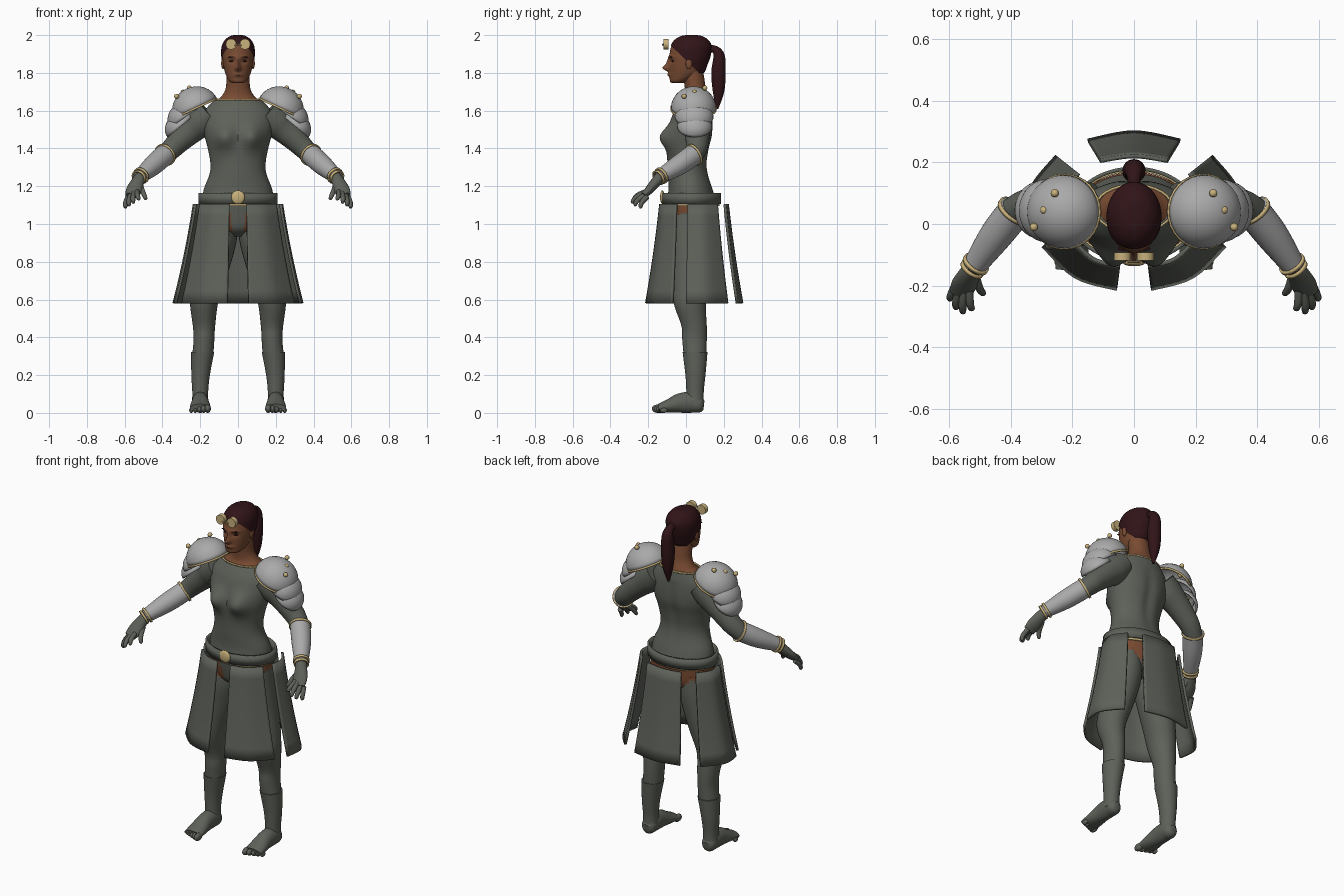
import bpy, bmesh, math
from mathutils import Vector, Matrix

if "Cube" in bpy.data.objects:
    bpy.data.objects.remove(bpy.data.objects["Cube"])


def material(name, r, g, b):
    m = bpy.data.materials.new(name)
    m.use_nodes = True
    m.diffuse_color = (r, g, b, 1)
    node = next(n for n in m.node_tree.nodes if n.type == 'BSDF_PRINCIPLED')
    node.inputs["Base Color"].default_value = (r, g, b, 1)
    node.inputs["Roughness"].default_value = 0.7
    return m


SUIT = material("grey_green_cloth", .11, .12, .1)
SKIN = material("brown_skin", .19, .07, .032)
STEEL = material("light_grey_steel", .4, .4, .4)
GOLD = material("pale_gold", .58, .44, .2)
HAIR = material("dark_red_hair", .03, .007, .009)


def finish(name, bm, mats, mirror=False, thick=0, rule=None):
    """Turn a bmesh into a shaded object, optionally mirrored and thickened."""
    bmesh.ops.recalc_face_normals(bm, faces=bm.faces)
    mats = mats if isinstance(mats, list) else [mats]
    if rule:
        for f in bm.faces:
            f.material_index = rule(f.calc_center_median())
    mesh = bpy.data.meshes.new(name)
    bm.to_mesh(mesh)
    bm.free()
    for m in mats:
        mesh.materials.append(m)
    ob = bpy.data.objects.new(name, mesh)
    bpy.context.collection.objects.link(ob)
    bpy.ops.object.select_all(action='DESELECT')
    ob.select_set(True)
    bpy.context.view_layer.objects.active = ob
    bpy.ops.object.shade_smooth_by_angle(angle=math.radians(40))
    if thick:
        mod = ob.modifiers.new("thickness", 'SOLIDIFY')
        mod.thickness, mod.offset = thick, 0
    if mirror:
        ob.modifiers.new("mirror", 'MIRROR')
    return ob


def spline(points, steps):
    """Smooth curve through rows of numbers."""
    p = [Vector(q) for q in points]
    p = [p[0]] + p + [p[-1]]
    out = []
    for a, b, c, d in zip(p, p[1:], p[2:], p[3:]):
        for i in range(steps):
            t = i / steps
            out.append((b * 2 + (c - a) * t + (a * 2 - b * 5 + c * 4 - d) * t**2
                        + (b * 3 - a - c * 3 + d) * t**3) / 2)
    return out + [p[-1]]


def tube(name, points, mats, flat=False, sides=32, steps=5, cap=True, warp=None, cut=None, **kw):
    """Loft ellipses along rows of x, y, z, half width, half depth."""
    rows = spline(points, steps)
    bm, rings = bmesh.new(), []
    for i, row in enumerate(rows):
        c = Vector(row[:3])
        ends = rows[min(i + 1, len(rows) - 1)], rows[max(i - 1, 0)]
        t = Vector((0, 0, 1)) if flat else (Vector(ends[0][:3]) - Vector(ends[1][:3])).normalized()
        a = Vector((1, 0, 0))
        a = (a - t * a.dot(t)).normalized()
        b = t.cross(a)
        ring = []
        for k in range(sides):
            ang = math.tau * k / sides
            v = c + a * row[3] * math.cos(ang) + b * row[4] * math.sin(ang)
            ring.append(bm.verts.new(warp(v) if warp else v))
        rings.append(ring)
    for r, s in zip(rings, rings[1:]):
        for k in range(sides):
            n = (k + 1) % sides
            bm.faces.new((r[k], r[n], s[n], s[k]))
    if cap:
        bm.faces.new(rings[0])
        bm.faces.new(rings[-1])
    if cut:
        bmesh.ops.bisect_plane(bm, geom=bm.verts[:] + bm.edges[:] + bm.faces[:],
                               plane_co=cut[0], plane_no=cut[1], clear_inner=True)
    return finish(name, bm, mats, **kw)


def blob(name, loc, radii, mat, tilt=0, half=False, **kw):
    """Ellipsoid, or the upper half of one, tilted about y."""
    bm = bmesh.new()
    bmesh.ops.create_uvsphere(bm, u_segments=32, v_segments=16, radius=1)
    if half:
        bmesh.ops.delete(bm, geom=[v for v in bm.verts if v.co.z < -.01], context='VERTS')
    bm.transform(Matrix.Translation(loc) @ Matrix.Rotation(math.radians(tilt), 4, 'Y')
                 @ Matrix.Diagonal((*radii, 1)))
    return finish(name, bm, mat, **kw)


def band(name, loc, way, ra, rb, mat, h=.006, thick=.008, **kw):
    """Short open ring around a direction."""
    c, d = Vector(loc), Vector(way).normalized() * h
    return tube(name, [(*(c - d), ra, rb), (*(c + d), ra, rb)], mat,
                steps=1, cap=False, thick=thick, **kw)


def panel(name, top, bottom, mirror=True):
    """Flared skirt panel between two plan curves."""
    bm, rows = bmesh.new(), []
    tops, bots = spline(top, 6), spline(bottom, 6)
    for i in range(9):
        t = i / 8
        out = .75 * t + .25 * t * t
        rows.append([bm.verts.new((*a.lerp(b, out), 1.105 - .525 * t)) for a, b in zip(tops, bots)])
    for r, s in zip(rows, rows[1:]):
        for k in range(len(r) - 1):
            bm.faces.new((r[k], r[k + 1], s[k + 1], s[k]))
    return finish(name, bm, SUIT, mirror=mirror, thick=.014)


def bump(v, x, z, wx, wz):
    return math.exp(-((abs(v.x) - x) / wx)**2 - ((v.z - z) / wz)**2)


# Torso with a shaped chest
def chest(v):
    if v.y < 0:
        v.y -= .05 * bump(v, .075, 1.46, .055, .06)
    elif v.z < 1.6:
        v.y -= .012 * bump(v, 0, 1.42, .03, .16)
    return v


tube("tunic", [(0, .03, 1.1, .19, .135), (0, .025, 1.18, .182, .118), (0, .012, 1.26, .152, .108),
               (0, .008, 1.32, .146, .106), (0, .012, 1.4, .16, .114), (0, .022, 1.47, .178, .12),
               (0, .03, 1.54, .188, .113), (0, .038, 1.6, .175, .1), (0, .05, 1.655, .128, .078)],
     SUIT, flat=True, sides=64, warp=chest)


# Hips and legs: leggings rise toward the outside, a brief covers the front
def legwear(c):
    brief = c.y < 0 and abs(c.x) < .02 + .3 * (c.z - .96)
    return 1 if c.z > .94 + .65 * abs(c.x) and not brief else 0


tube("hips", [(0, .03, .935, .07, .06), (0, .035, .97, .15, .11), (0, .035, 1.02, .188, .128),
              (0, .03, 1.11, .193, .138)], [SUIT, SKIN], flat=True, sides=64, rule=legwear)
tube("legs", [(.1, .03, 1.05, .09, .11), (.105, .03, .93, .1, .115), (.13, .03, .8, .095, .105),
              (.16, .025, .68, .085, .095), (.18, .02, .58, .074, .085), (.18, .043, .46, .059, .067),
              (.18, .045, .39, .055, .065), (.187, .048, .3, .056, .06)],
     [SUIT, SKIN], flat=True, mirror=True, rule=legwear)
tube("boot_shafts", [(.187, .048, .322, .061, .066), (.198, .05, .2, .049, .053),
                     (.2, .048, .11, .042, .046), (.2, .05, .04, .044, .045)], SUIT, flat=True, mirror=True)
tube("feet", [(.2, .095, .04, .02, .025), (.2, .075, .043, .04, .043), (.2, .03, .055, .045, .055),
              (.2, -.03, .052, .046, .052), (.2, -.09, .037, .053, .036), (.2, -.145, .025, .055, .022)],
     SUIT, mirror=True)
for i in range(5):
    r = .022 - .002 * i
    blob(f"toe_{i + 1}", (.16 + .022 * i, -.15 + .008 * i, r), (r * .75, r * 1.4, r), SUIT, mirror=True)

# Belt, buckle and skirt panels
band("belt", (0, .03, 1.135), (0, 0, 1), .204, .15, SUIT, h=.03, thick=.012, sides=64)
band("belt_trim", (0, .03, 1.1), (0, 0, 1), .197, .143, GOLD, sides=64)
blob("buckle", (0, -.125, 1.142), (.036, .012, .036), GOLD)
panel("front_panel", [(.045, -.135), (.13, -.115), (.2, -.05)], [(.055, -.21), (.19, -.17), (.295, -.07)])
panel("side_panel", [(.225, .01), (.23, .09), (.18, .165)], [(.33, 0), (.335, .11), (.25, .22)])
panel("back_panel", [(-.11, .205), (0, .22), (.11, .205)], [(-.15, .27), (0, .297), (.15, .27)], mirror=False)

# Arms, bracers and gloves
tube("upper_arms", [(.15, .05, 1.585, .08, .085), (.2, .055, 1.54, .085, .08), (.245, .06, 1.5, .073, .07),
                    (.3, .06, 1.45, .064, .063), (.35, .056, 1.4, .056, .056), (.395, .035, 1.355, .05, .05)],
     SUIT, mirror=True)
tube("bracers", [(.383, .045, 1.37, .056, .056), (.45, -.04, 1.31, .053, .053), (.52, -.14, 1.25, .037, .037)],
     STEEL, mirror=True)
forearm = (.135, -.185, -.12)
band("elbow_trim", (.386, .041, 1.367), forearm, .058, .058, GOLD, mirror=True)
for i, r in enumerate((.042, .038)):
    band(f"wrist_trim_{i + 1}", (.513 + .011 * i, -.13 - .015 * i, 1.256 - .01 * i), forearm, r, r, GOLD, mirror=True)
tube("palms", [(.515, -.135, 1.25, .03, .03), (.535, -.165, 1.215, .036, .027), (.55, -.195, 1.18, .042, .023),
               (.562, -.225, 1.15, .036, .016)], SUIT, mirror=True)
fingers = [((.515, -.165, 1.2), (.487, -.23, 1.13)), ((.535, -.215, 1.17), (.525, -.28, 1.13)),
           ((.55, -.22, 1.165), (.555, -.29, 1.112)), ((.568, -.215, 1.155), (.578, -.275, 1.098)),
           ((.582, -.205, 1.145), (.598, -.245, 1.085))]
for i, (a, b) in enumerate(fingers):
    a, b = Vector(a), Vector(b)
    mid = a.lerp(b, .6) + Vector((.003, -.004, .006))
    tube(f"finger_{i + 1}", [(*a, .014, .014), (*mid, .013, .013), (*a.lerp(b, .93), .01, .01), (*b, .003, .003)],
         SUIT, sides=12, steps=3, mirror=True)

# Layered shoulder armour
plates = [((.225, .04, 1.612), (.122, .117, .112), 25), ((.28, .043, 1.565), (.095, .1, .08), 35),
          ((.305, .045, 1.515), (.085, .09, .07), 40)]
for i, (loc, radii, tilt) in enumerate(plates):
    blob(f"shoulder_plate_{i + 1}", loc, radii, STEEL, tilt=tilt, half=True, mirror=True, thick=.006)
loc, radii, tilt = plates[0]
lean = math.radians(tilt)
band("shoulder_trim", loc, (math.sin(lean), 0, math.cos(lean)), radii[0] + .002, radii[1] + .002, GOLD,
     h=.005, mirror=True)
for i in range(3):
    blob(f"shoulder_stud_{i + 1}", (.257 + .034 * i, .1 - .055 * i, 1.72 - .022 * i), (.013,) * 3, GOLD, mirror=True)

# Neck and collar trim
tube("neck", [(0, .052, 1.65, .124, .076), (0, .056, 1.675, .088, .064), (0, .05, 1.715, .066, .056),
              (0, .042, 1.77, .061, .055), (0, .03, 1.84, .06, .055)], SKIN, flat=True)
band("collar_trim", (0, .05, 1.657), (0, 0, 1), .126, .077, GOLD, h=.004)


# Head with nose, lips, brow and eye sockets
def face(v):
    if v.y < -.02:
        v.y -= (.03 * bump(v, 0, 1.825, .014, .016) + .015 * bump(v, 0, 1.85, .01, .03)
                + .012 * bump(v, 0, 1.79, .025, .01) + .006 * bump(v, .03, 1.885, .03, .008)
                - .01 * bump(v, .034, 1.862, .016, .01))
    return v


skull = [(0, -.045, 1.746, .025, .03), (0, -.035, 1.757, .046, .05), (0, -.004, 1.795, .066, .083),
         (0, .006, 1.84, .077, .094), (0, .015, 1.89, .083, .102), (0, .022, 1.94, .08, .1),
         (0, .024, 1.975, .06, .077), (0, .024, 1.994, .03, .04), (0, .024, 1.997, .004, .005)]
tube("head", skull, SKIN, flat=True, sides=96, steps=8, warp=face)
blob("ears", (.08, .015, 1.85), (.009, .017, .03), SKIN, mirror=True)
blob("eyes", (.033, -.069, 1.862), (.014, .008, .005), HAIR, mirror=True)
blob("eyebrows", (.034, -.079, 1.885), (.019, .007, .003), HAIR, tilt=8, mirror=True)

# Hair cap and ponytail
tube("hair_cap", [(x, y + .005, z + .003, a + .006, b + .009) for x, y, z, a, b in skull], HAIR,
     flat=True, sides=64, cut=((0, -.075, 1.94), (0, .7, .72)))
tube("ponytail", [(0, .11, 1.925, .02, .02), (0, .15, 1.925, .022, .02), (0, .175, 1.89, .032, .03),
                  (0, .172, 1.8, .038, .038), (0, .172, 1.7, .03, .03), (0, .165, 1.61, .006, .006)], HAIR)

# Eyepieces held in front of the forehead
tube("eyepieces", [(.037, -.092, 1.952, .028, .028), (.037, -.118, 1.952, .028, .028)], GOLD, steps=1, mirror=True)
tube("eyepiece_bridge", [(-.02, -.122, 1.946, .004, .004), (-.01, -.122, 1.95, .004, .004), (0, -.122, 1.952, .004, .004),
                         (.01, -.122, 1.95, .004, .004), (.02, -.122, 1.946, .004, .004)], GOLD, sides=8)
